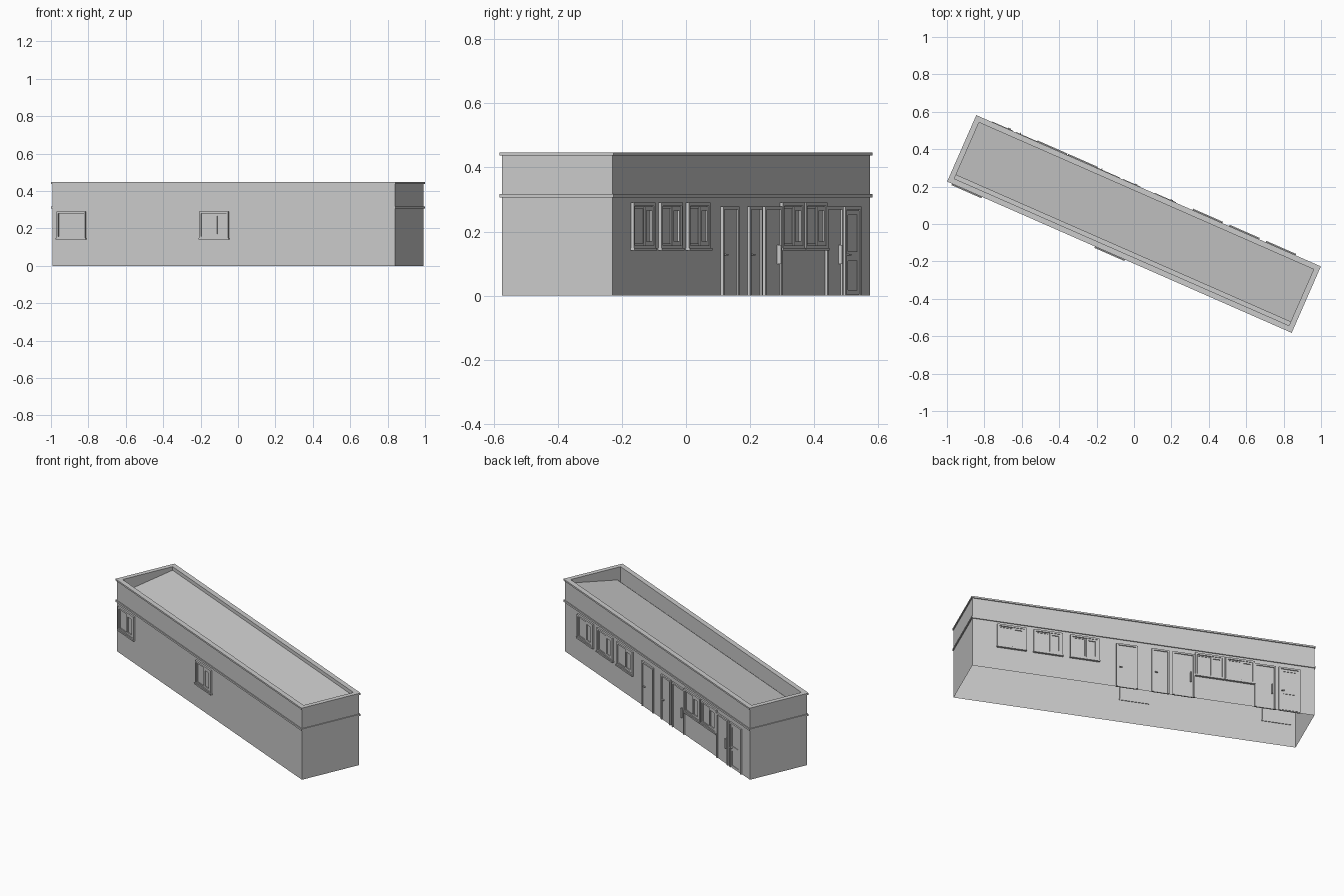
import bpy, bmesh, math
from mathutils import Matrix

if "Cube" in bpy.data.objects:
    bpy.data.objects.remove(bpy.data.objects["Cube"])

ROT = Matrix.Rotation(math.radians(-23.7), 4, 'Z')
HU, HV, TOP = 1.0, 0.188, 0.447      # wall half sizes and height
IU, IV = 0.977, 0.164                # inside of the parapet


def finish(bm, name, turn=0.0):
    bmesh.ops.recalc_face_normals(bm, faces=bm.faces)
    bmesh.ops.transform(bm, matrix=ROT @ Matrix.Rotation(turn, 4, 'Z'), verts=bm.verts)
    me = bpy.data.meshes.new(name)
    bm.to_mesh(me)
    bm.free()
    ob = bpy.data.objects.new(name, me)
    bpy.context.collection.objects.link(ob)
    return ob


def add_box(bm, x0, x1, y0, y1, z0, z1):
    m = Matrix.Translation(((x0 + x1) / 2, (y0 + y1) / 2, (z0 + z1) / 2)) \
        @ Matrix.Diagonal((x1 - x0, y1 - y0, z1 - z0, 1))
    bmesh.ops.create_cube(bm, size=1, matrix=m)


def plate(bm, a0, a1, z0, z1, out, inside=0.004):
    # slab on the front wall, standing proud by "out"
    add_box(bm, a0, a1, -HV - out, -HV + inside, z0, z1)


def frame(bm, a0, a1, z0, z1, t, out, bottom=True):
    plate(bm, a0, a0 + t, z0, z1, out)
    plate(bm, a1 - t, a1, z0, z1, out)
    plate(bm, a0 + t, a1 - t, z1 - t, z1, out)
    if bottom:
        plate(bm, a0 + t, a1 - t, z0, z0 + t, out)


def rect(bm, hu, v0, v1, z0, z1):
    return [bm.verts.new(p) for p in
            ((-hu, v0, z0), (hu, v0, z0), (hu, v1, z1), (-hu, v1, z1))]


def bridge(bm, a, b):
    for i in range(4):
        j = (i + 1) % 4
        bm.faces.new((a[i], a[j], b[j], b[i]))


# walls, open below, with parapet, sloping roof and front gutter
bm = bmesh.new()
base = rect(bm, HU, -HV, HV, 0, 0)
crown = rect(bm, HU, -HV, HV, TOP, TOP)
lip = rect(bm, IU, -IV, IV, TOP, TOP)
roof = rect(bm, IU, -IV, IV, 0.352, 0.425)
bridge(bm, base, crown)
bridge(bm, crown, lip)
bridge(bm, lip, roof)
prof = [bm.verts.new((u, v, z)) for v, z in ((-0.143, 0.352), (-0.143, 0.37))
        for u in (-IU, IU)]
bm.faces.new((roof[0], roof[1], prof[1], prof[0]))
bm.faces.new((prof[0], prof[1], prof[3], prof[2]))
bm.faces.new((prof[2], prof[3], roof[2], roof[3]))
finish(bm, "walls_and_roof")

# projecting bands round the building
for name, z0, z1 in (("string_course", 0.306, 0.317), ("coping", 0.437, TOP)):
    bm = bmesh.new()
    loops = [rect(bm, HU + o, -HV - o, HV + o, z, z)
             for o, z in ((-0.001, z0), (0.006, z0), (0.006, z1), (-0.001, z1))]
    for i in range(3):
        bridge(bm, loops[i], loops[i + 1])
    finish(bm, name)


def window(name, a0, turn):
    a1, z0, z1 = a0 + 0.169, 0.145, 0.29
    bm = bmesh.new()
    frame(bm, a0, a1, z0, z1, 0.011, 0.010)
    plate(bm, a0 - 0.003, a1 + 0.003, z0 - 0.004, z0 + 0.004, 0.014)   # sill
    plate(bm, a0 + 0.011, a1 - 0.011, z0 + 0.011, z1 - 0.011, 0.002)   # glass
    mid = a0 + 0.092
    frame(bm, a0 + 0.013, mid - 0.002, z0 + 0.012, z1 - 0.012, 0.006, 0.005)
    frame(bm, mid, a1 - 0.012, z0 + 0.012, z1 - 0.012, 0.012, 0.008)   # sash
    finish(bm, name, turn)


for i, a in enumerate((-0.974, -0.140)):
    window(f"front_window_{i}", a, 0)
for i, a in enumerate((-0.856, -0.642, -0.428, 0.301, 0.480)):
    window(f"rear_window_{i}", a, math.pi)


def door(name, a0, a1, kind):
    bm = bmesh.new()
    top = 0.278
    frame(bm, a0, a1, 0, top, 0.010, 0.009, bottom=False)
    plate(bm, a0 + 0.010, a1 - 0.010, 0, top - 0.010, 0.003)           # leaf
    if kind == "knob":
        plate(bm, a0 + 0.018, a0 + 0.034, 0.125, 0.130, 0.012)
    elif kind == "bar":
        plate(bm, a1 - 0.026, a1 - 0.020, 0.098, 0.158, 0.015)
    else:                                                              # glazed
        frame(bm, a0 + 0.012, a1 - 0.012, 0.004, 0.266, 0.014, 0.006)
        plate(bm, a0 + 0.026, a1 - 0.026, 0.108, 0.138, 0.006)
        plate(bm, a0 + 0.014, a0 + 0.032, 0.125, 0.130, 0.014)
    finish(bm, name, math.pi)


for i, d in enumerate(((-0.159, -0.035, "knob"), (0.048, 0.150, "knob"),
                       (0.169, 0.299, "bar"), (0.649, 0.774, "bar"),
                       (0.791, 0.915, "glazed"))):
    door(f"door_{i}", *d)
